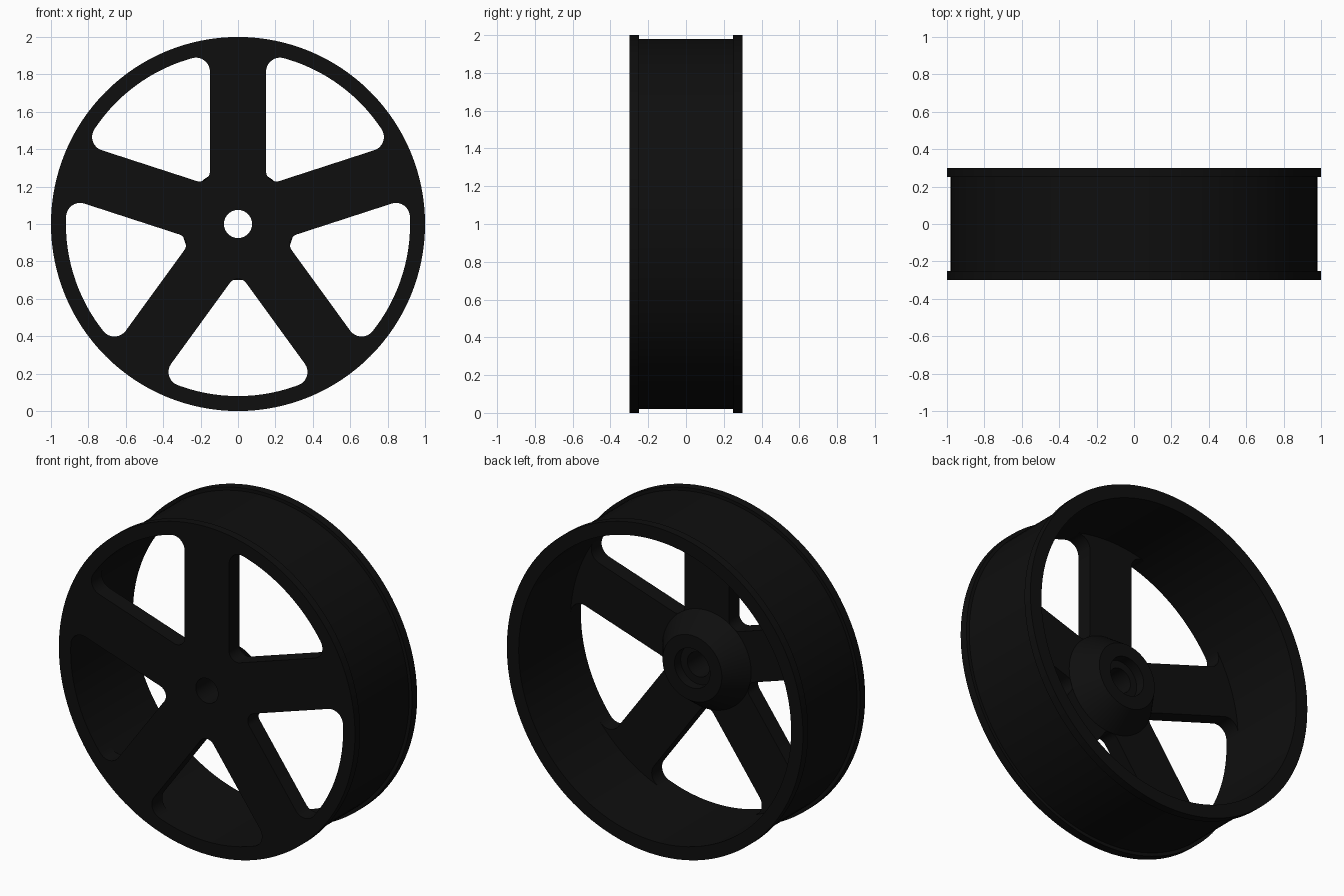
import bpy, bmesh, math
from mathutils import Vector

if "Cube" in bpy.data.objects:
    bpy.data.objects.remove(bpy.data.objects["Cube"])

black = bpy.data.materials.new("matte_black")
black.diffuse_color = (0.0045, 0.0045, 0.0045, 1)
black.use_nodes = True
black.node_tree.nodes["Principled BSDF"].inputs["Base Color"].default_value = black.diffuse_color


def finish(name, mesh):
    mesh.materials.clear()
    mesh.materials.append(black)
    mesh.shade_smooth()
    mesh.set_sharp_from_angle(angle=math.radians(30))
    obj = bpy.data.objects.new(name, mesh)
    bpy.context.collection.objects.link(obj)
    return obj


def lathe(name, profile, closed, segs=128):
    """Spin (radius, y) points around the wheel axle."""
    bm = bmesh.new()
    rings = []
    for i in range(segs):
        a = 2 * math.pi * i / segs
        rings.append([bm.verts.new((r * math.cos(a), y, 1 + r * math.sin(a))) for r, y in profile])
    n = len(profile)
    for i in range(segs):
        p, q = rings[i], rings[(i + 1) % segs]
        for j in range(n if closed else n - 1):
            k = (j + 1) % n
            bm.faces.new((p[j], p[k], q[k], q[j]))
    bmesh.ops.recalc_face_normals(bm, faces=bm.faces)
    mesh = bpy.data.meshes.new(name)
    bm.to_mesh(mesh)
    bm.free()
    return finish(name, mesh)


def arc(center, radius, a0, a1, steps=10):
    return [(center[0] + radius * math.cos(math.radians(a0 + (a1 - a0) * i / steps)),
             center[1] + radius * math.sin(math.radians(a0 + (a1 - a0) * i / steps)))
            for i in range(steps + 1)]


# Rim barrel with a raised flange at each end
R_IN = 0.92
lathe("rim", [(R_IN, -0.3), (1, -0.3), (1, -0.25), (0.98, -0.25),
              (0.98, 0.25), (1, 0.25), (1, 0.3), (R_IN, 0.3)], True)

# Hub boss tapering back from the spokes, with a counterbored axle hole
lathe("hub_boss", [(0.3, -0.2), (0.2, -0.06), (0.12, -0.06), (0.12, -0.12),
                   (0.075, -0.12), (0.075, -0.2)], False, 96)

# Five-spoke plate outline: one rounded window and one spoke end per step
HALF, F_IN, F_OUT = 0.15, 0.055, 0.075
d_in = (HALF + F_IN) / math.sin(math.radians(36))
d_out = R_IN - F_OUT
a = math.degrees(math.asin((HALF + F_OUT) / d_out))
c = math.radians(36 - a)
low = (d_out * math.cos(c), -d_out * math.sin(c))
high = (low[0], -low[1])
section = (arc(low, F_OUT, -36 + a, -126) + arc((d_in, 0), F_IN, 234, 126)
           + arc(high, F_OUT, 126, 36 - a) + arc((0, 0), R_IN + 0.001, 36 - a, 36 + a)[1:-1])
outline = []
for k in range(5):
    t = math.radians(54 + 72 * k)
    outline += [(x * math.cos(t) - y * math.sin(t), x * math.sin(t) + y * math.cos(t)) for x, y in section]

curve = bpy.data.curves.new("spoke_outline", "CURVE")
curve.dimensions = "2D"
curve.fill_mode = "BOTH"
curve.extrude = 0.05
for pts in (outline, arc((0, 0), 0.075, 0, 360, 96)[:-1]):
    sp = curve.splines.new("POLY")
    sp.points.add(len(pts) - 1)
    for p, (x, y) in zip(sp.points, pts):
        p.co = (x, y, 0, 1)
    sp.use_cyclic_u = True
temp = bpy.data.objects.new("spoke_outline", curve)
bpy.context.collection.objects.link(temp)
bpy.context.view_layer.update()
mesh = bpy.data.meshes.new_from_object(temp.evaluated_get(bpy.context.evaluated_depsgraph_get()))
bpy.data.objects.remove(temp)

# Weld the plate and stand it flush with the front of the rim
bm = bmesh.new()
bm.from_mesh(mesh)
bmesh.ops.remove_doubles(bm, verts=bm.verts, dist=0.0001)
bmesh.ops.recalc_face_normals(bm, faces=bm.faces)
bm.to_mesh(mesh)
bm.free()
spokes = finish("spokes", mesh)
spokes.rotation_euler = (math.pi / 2, 0, 0)
spokes.location = Vector((0, -0.25, 1))
